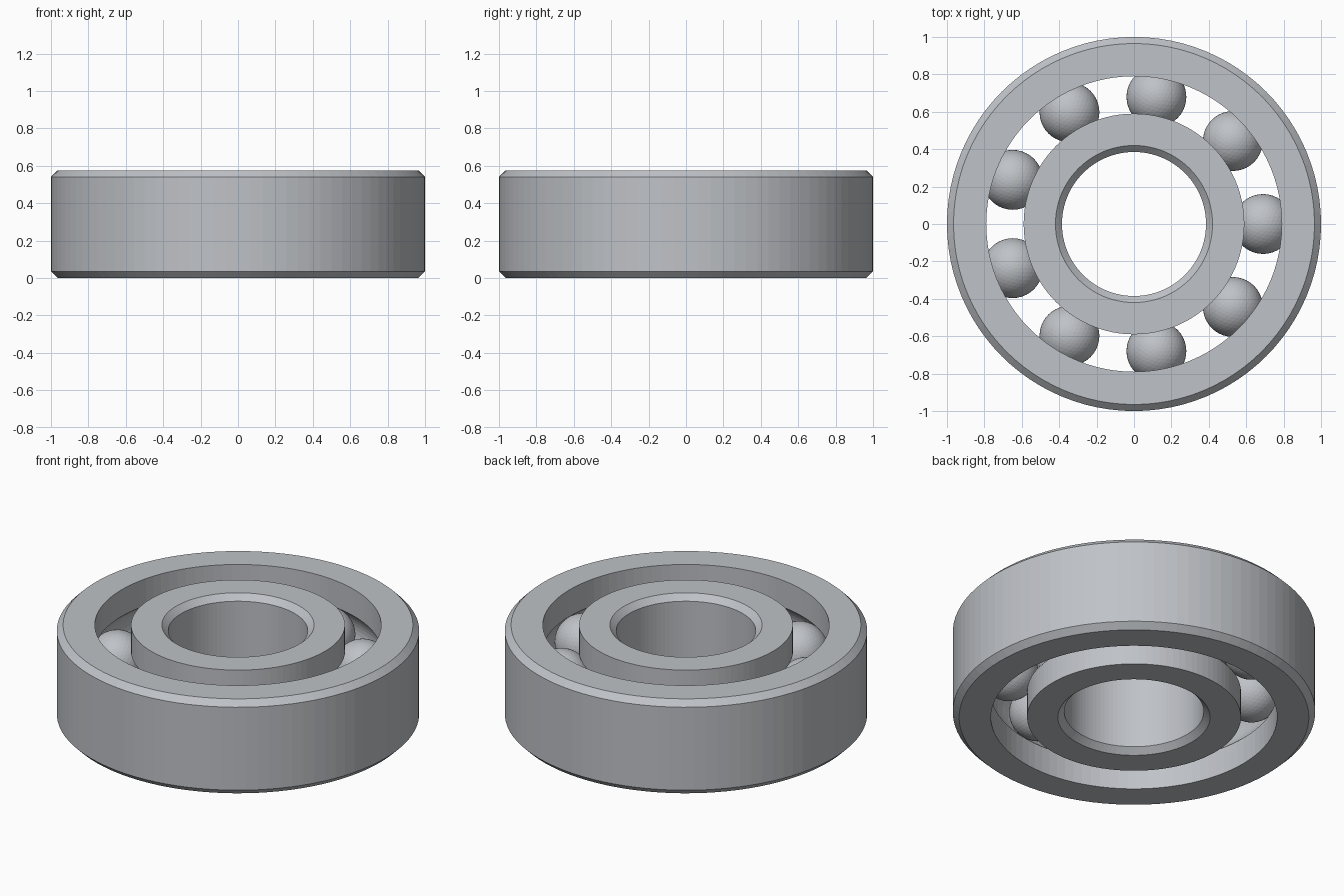
import bpy
import bmesh
import math

cube = bpy.data.objects.get("Cube")
if cube:
    bpy.data.objects.remove(cube, do_unlink=True)

HEIGHT = 0.575
MID = HEIGHT / 2
CHAMFER = 0.035
PITCH = 0.69       # radius of the circle of ball centres
BALL = 0.16
SEGMENTS = 96
BALL_COUNT = 9

steel = bpy.data.materials.new("steel grey")
steel.use_nodes = True
colour = (0.52, 0.54, 0.57, 1)
steel.diffuse_color = colour
steel.node_tree.nodes["Principled BSDF"].inputs["Base Color"].default_value = colour


def finish(name, bm):
    mesh = bpy.data.meshes.new(name)
    bm.to_mesh(mesh)
    bm.free()
    mesh.materials.append(steel)
    obj = bpy.data.objects.new(name, mesh)
    bpy.context.collection.objects.link(obj)
    return obj


def ring(name, plain, grooved):
    """Spin a section with a chamfered plain wall and a ball groove in the other."""
    side = 1 if grooved > plain else -1
    inset = plain + side * CHAMFER
    points = [(grooved, 0), (inset, 0), (plain, CHAMFER),
              (plain, HEIGHT - CHAMFER), (inset, HEIGHT), (grooved, HEIGHT)]
    # Round raceway concentric with the balls
    reach = math.acos(abs(grooved - PITCH) / BALL)
    for i in range(13):
        a = reach * (1 - i / 6)
        points.append((PITCH - side * BALL * math.cos(a), MID + BALL * math.sin(a)))

    bm = bmesh.new()
    loops = []
    for s in range(SEGMENTS):
        t = math.tau * s / SEGMENTS
        loops.append([bm.verts.new((r * math.cos(t), r * math.sin(t), z))
                      for r, z in points])
    n = len(points)
    for s in range(SEGMENTS):
        a, b = loops[s], loops[(s + 1) % SEGMENTS]
        for i in range(n):
            j = (i + 1) % n
            bm.faces.new((a[i], b[i], b[j], a[j]))
    bmesh.ops.recalc_face_normals(bm, faces=bm.faces)
    return finish(name, bm)


# Inner and outer races
ring("outer_race", 1.0, 0.79)
ring("inner_race", 0.385, 0.59)

# Rolling balls, spaced evenly between the races
for k in range(BALL_COUNT):
    angle = math.tau * k / BALL_COUNT
    bm = bmesh.new()
    bmesh.ops.create_icosphere(bm, subdivisions=4, radius=BALL)
    ball = finish(f"ball_{k + 1}", bm)
    ball.location = (PITCH * math.cos(angle), PITCH * math.sin(angle), MID)
